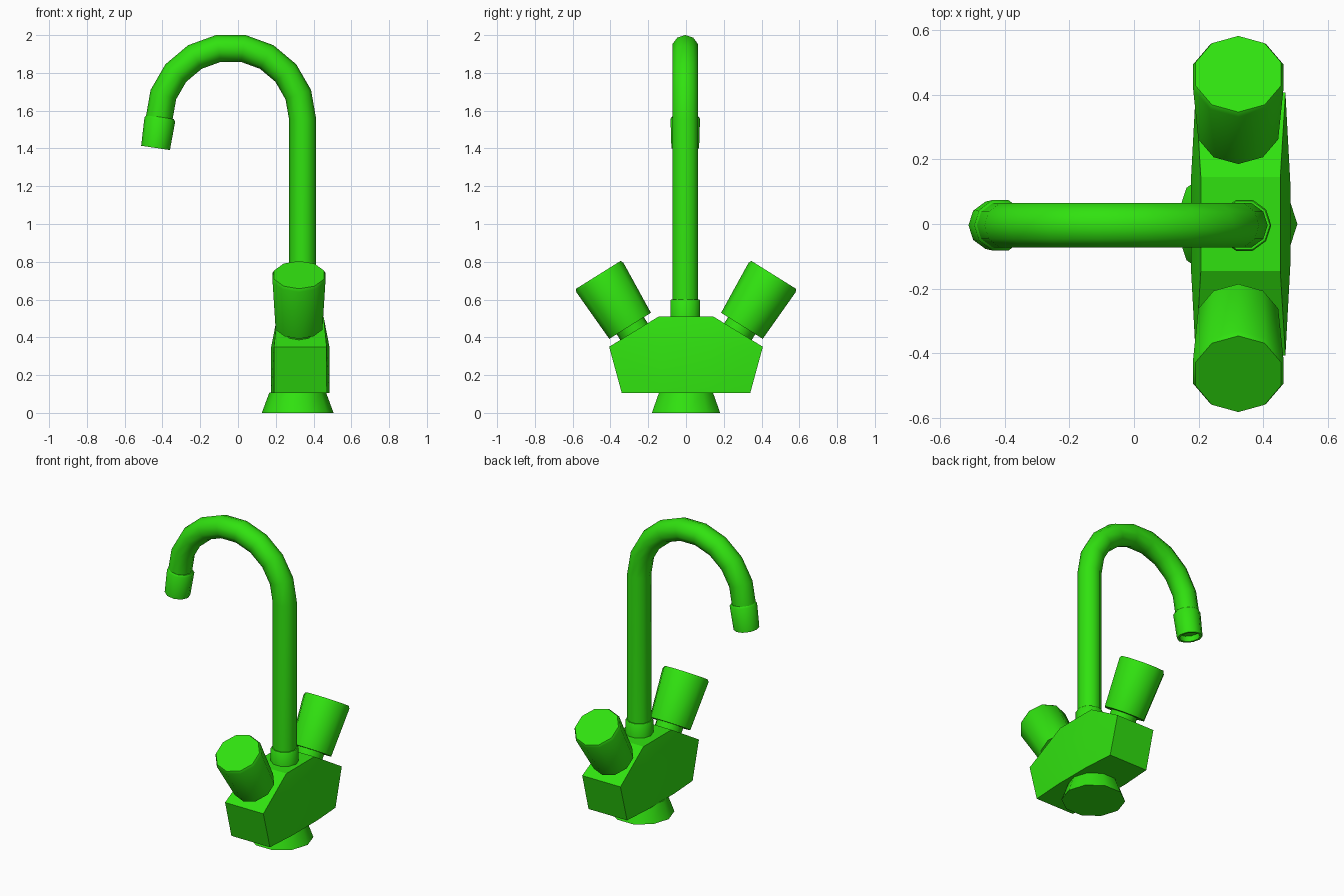
import bpy, bmesh, math
from mathutils import Vector

SIDES = 10
cube = bpy.data.objects.get("Cube")
if cube:
    bpy.data.objects.remove(cube)

green = bpy.data.materials.new("bright green")
green.use_nodes = True
colour = (0.03, 0.76, 0.005, 1)
green.diffuse_color = colour
green.node_tree.nodes["Principled BSDF"].inputs["Base Color"].default_value = colour


def finish(name, bm, angle):
    """Turn a bmesh into a shaded, coloured object."""
    bmesh.ops.recalc_face_normals(bm, faces=bm.faces)
    mesh = bpy.data.meshes.new(name)
    bm.to_mesh(mesh)
    bm.free()
    mesh.materials.append(green)
    obj = bpy.data.objects.new(name, mesh)
    bpy.context.collection.objects.link(obj)
    bpy.ops.object.select_all(action='DESELECT')
    obj.select_set(True)
    bpy.context.view_layer.objects.active = obj
    bpy.ops.object.shade_smooth_by_angle(angle=math.radians(angle))
    return obj


def sweep(name, stations, side):
    """Join rings given as (centre, axis, radius); cap both ends."""
    bm = bmesh.new()
    side = Vector(side)
    rings = []
    for centre, axis, radius in stations:
        u = side.cross(axis).normalized()
        ring = []
        for i in range(SIDES):
            a = math.tau * i / SIDES
            ring.append(bm.verts.new(centre + radius * (math.cos(a) * u + math.sin(a) * side)))
        rings.append(ring)
    for low, high in zip(rings, rings[1:]):
        for i in range(SIDES):
            j = (i + 1) % SIDES
            bm.faces.new((low[i], low[j], high[j], high[i]))
    bm.faces.new(rings[0])
    bm.faces.new(rings[-1])
    return finish(name, bm, 40)


def turned(name, origin, axis, profile, side):
    """Straight turned part from (distance, radius) pairs along an axis."""
    origin, axis = Vector(origin), Vector(axis).normalized()
    return sweep(name, [(origin + axis * d, axis, r) for d, r in profile], side)


X, Y, Z = (1, 0, 0), (0, 1, 0), (0, 0, 1)

# Flared foot
turned("base_foot", (0.316, 0, 0), Z, [(0, 0.19), (0.108, 0.15)], Y)

# Valve body: hexagonal outline with slightly bowed sides
# Each row: y, z, half width
bm = bmesh.new()
half = [(0.13, 0.105, 0.154), (0.34, 0.105, 0.14), (0.407, 0.35, 0.139),
        (0.145, 0.51, 0.123), (0.13, 0.35, 0.154)]
grid = {}
for sx in (-1, 1):
    for sy in (-1, 1):
        for k, (y, z, w) in enumerate(half):
            grid[sx, sy, k] = bm.verts.new((0.33 + sx * w, sy * y, z))
for s in (-1, 1):
    # Bowed side panels and centre strip
    for t in (-1, 1):
        bm.faces.new([grid[s, t, k] for k in (0, 1, 2, 4)])
        bm.faces.new([grid[s, t, k] for k in (4, 2, 3)])
    for a, b in ((0, 4), (4, 3)):
        bm.faces.new((grid[s, -1, a], grid[s, 1, a], grid[s, 1, b], grid[s, -1, b]))
    # Underside, end and sloping shoulder
    for a, b in ((0, 1), (1, 2), (2, 3)):
        bm.faces.new((grid[-1, s, a], grid[1, s, a], grid[1, s, b], grid[-1, s, b]))
for k in (0, 3):
    bm.faces.new((grid[-1, -1, k], grid[1, -1, k], grid[1, 1, k], grid[-1, 1, k]))
finish("valve_body", bm, 28)

# Pair of tilted knobs on short stems
for s, word in ((-1, "front"), (1, "back")):
    axis = (0, s * 0.53, 0.848)
    turned(word + "_stem", (0.323, s * 0.275, 0.43), axis, [(-0.03, 0.085), (0.06, 0.085)], X)
    turned(word + "_knob", (0.323, s * 0.296, 0.461), axis,
           [(0, 0.13), (0.302, 0.147), (0.318, 0.139)], X)

# Collar under the spout
turned("spout_collar", (0.342, -0.004, 0.49), Z, [(0, 0.083), (0.105, 0.083), (0.11, 0.079)], Y)

# Swan neck spout: straight riser, then a half circle
bend, cx, cz = 0.38, -0.038, 1.555
path = [(Vector((cx + bend, -0.004, 0.5)), Vector(Z), 0.072)]
for i in range(10):
    a = math.pi * i / 9
    path.append((Vector((cx + bend * math.cos(a), -0.004, cz + bend * math.sin(a))),
                 Vector((-math.sin(a), 0, math.cos(a))), 0.072))
sweep("spout", path, Y)

# Outlet sleeve with a recessed mouth
turned("spout_outlet", (-0.412, -0.004, 1.566), (-0.15, 0, -1),
       [(0, 0.073), (0.012, 0.082), (0.165, 0.077), (0.165, 0.062), (0.13, 0.062)], Y)
